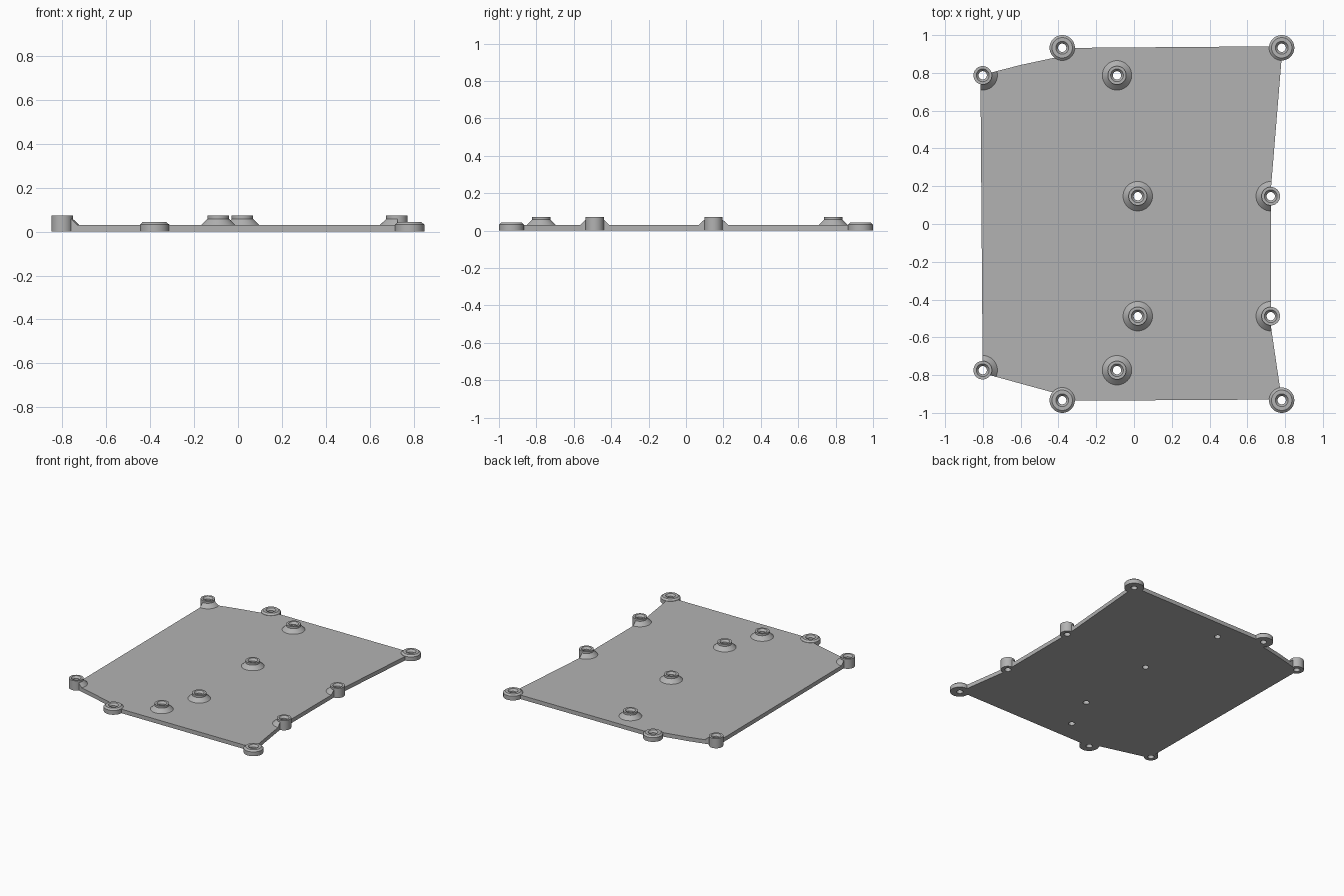
import bpy, bmesh, math

cube = bpy.data.objects.get("Cube")
if cube:
    bpy.data.objects.remove(cube, do_unlink=True)

grey = bpy.data.materials.new("plain_grey")
grey.use_nodes = True
grey.diffuse_color = (0.45, 0.45, 0.45, 1)
grey.node_tree.nodes["Principled BSDF"].inputs["Base Color"].default_value = (0.45, 0.45, 0.45, 1)

SEG = 40
PLATE_H = 0.03
TALL_R, LOW_R, BORE_R, SINK_R = 0.049, 0.067, 0.022, 0.034

# Boss centres
low_bosses = [(x, y) for x in (-0.38, 0.782) for y in (-0.933, 0.933)]
edge_bosses = [(-0.801, 0.787), (-0.801, -0.774), (0.724, 0.147), (0.724, -0.488)]
inner_bosses = [(-0.09, 0.787), (-0.09, -0.774), (0.02, 0.147), (0.02, -0.488)]
outline = [(-0.813, 0.787), (-0.6, 0.842), (-0.38, 0.889), (-0.36, 0.932), (0.782, 0.941),
           (0.785, 0.92), (0.726, 0.2), (0.726, -0.55), (0.782, -0.929), (-0.36, -0.936),
           (-0.38, -0.905), (-0.801, -0.79)]


def add_object(name, bm):
    bmesh.ops.recalc_face_normals(bm, faces=bm.faces)
    mesh = bpy.data.meshes.new(name)
    bm.to_mesh(mesh)
    bm.free()
    mesh.materials.append(grey)
    obj = bpy.data.objects.new(name, mesh)
    bpy.context.collection.objects.link(obj)
    return obj


def prism(name, points, z0, z1):
    bm = bmesh.new()
    face = bm.faces.new([bm.verts.new((x, y, z0)) for x, y in points])
    top = bmesh.ops.extrude_face_region(bm, geom=[face], use_keep_orig=True)
    verts = [v for v in top["geom"] if isinstance(v, bmesh.types.BMVert)]
    bmesh.ops.translate(bm, verts=verts, vec=(0, 0, z1 - z0))
    return add_object(name, bm)


def lathe(bm, centre, profile):
    """Revolve a closed (radius, height) profile around a vertical axis."""
    rings = []
    for i in range(SEG):
        a = math.tau * i / SEG
        rings.append([bm.verts.new((centre[0] + r * math.cos(a), centre[1] + r * math.sin(a), z))
                      for r, z in profile])
    n = len(profile)
    for i in range(SEG):
        a, b = rings[i], rings[(i + 1) % SEG]
        for j in range(n):
            k = (j + 1) % n
            bm.faces.new((a[j], b[j], b[k], a[k]))


def lathe_all(name, centres, profile):
    bm = bmesh.new()
    for c in centres:
        lathe(bm, c, profile)
    return add_object(name, bm)


def cylinders(name, groups):
    bm = bmesh.new()
    for centres, radius in groups:
        for x, y in centres:
            ring = [bm.verts.new((x + radius * math.cos(math.tau * i / SEG),
                                  y + radius * math.sin(math.tau * i / SEG), -0.1))
                    for i in range(SEG)]
            face = bm.faces.new(ring)
            ext = bmesh.ops.extrude_face_region(bm, geom=[face], use_keep_orig=True)
            bmesh.ops.translate(bm, vec=(0, 0, 0.3),
                                verts=[v for v in ext["geom"] if isinstance(v, bmesh.types.BMVert)])
    return add_object(name, bm)


def apply_boolean(obj, cutter, operation):
    mod = obj.modifiers.new("cut", 'BOOLEAN')
    mod.object, mod.operation, mod.solver = cutter, operation, 'EXACT'
    bpy.context.view_layer.objects.active = obj
    bpy.ops.object.modifier_apply(modifier=mod.name)
    bpy.data.objects.remove(cutter, do_unlink=True)


# Base plate with seats for the bosses
plate = prism("base_plate", outline, 0, PLATE_H)
seats = cylinders("seat_cutter", [(low_bosses, LOW_R), (edge_bosses + inner_bosses, TALL_R)])
apply_boolean(plate, seats, 'DIFFERENCE')

# Tall and low bosses with countersunk bores
tall = lathe_all("tall_bosses", edge_bosses + inner_bosses,
                 [(BORE_R, 0), (TALL_R, 0), (TALL_R, 0.073), (SINK_R, 0.073), (BORE_R, 0.058)])
low = lathe_all("low_bosses", low_bosses,
                [(BORE_R, 0), (LOW_R, 0), (LOW_R, 0.032), (0.054, 0.043), (SINK_R, 0.043),
                 (BORE_R, 0.028)])

# Conical skirts, trimmed where they overhang the plate
skirt_shape = [(TALL_R - 0.003, PLATE_H - 0.004), (0.078, PLATE_H - 0.004), (0.078, PLATE_H),
               (TALL_R, 0.058), (TALL_R - 0.003, 0.058)]
lathe_all("inner_skirts", inner_bosses, skirt_shape)
edge_skirts = lathe_all("edge_skirts", edge_bosses, skirt_shape)
apply_boolean(edge_skirts, prism("trim_cutter", outline, -0.1, 0.2), 'INTERSECT')

# Smooth the round walls, keep the rims crisp
for obj in [o for o in bpy.context.scene.objects if o.name.endswith(("bosses", "skirts"))]:
    bpy.ops.object.select_all(action='DESELECT')
    obj.select_set(True)
    bpy.context.view_layer.objects.active = obj
    bpy.ops.object.shade_smooth_by_angle(angle=math.radians(25))
